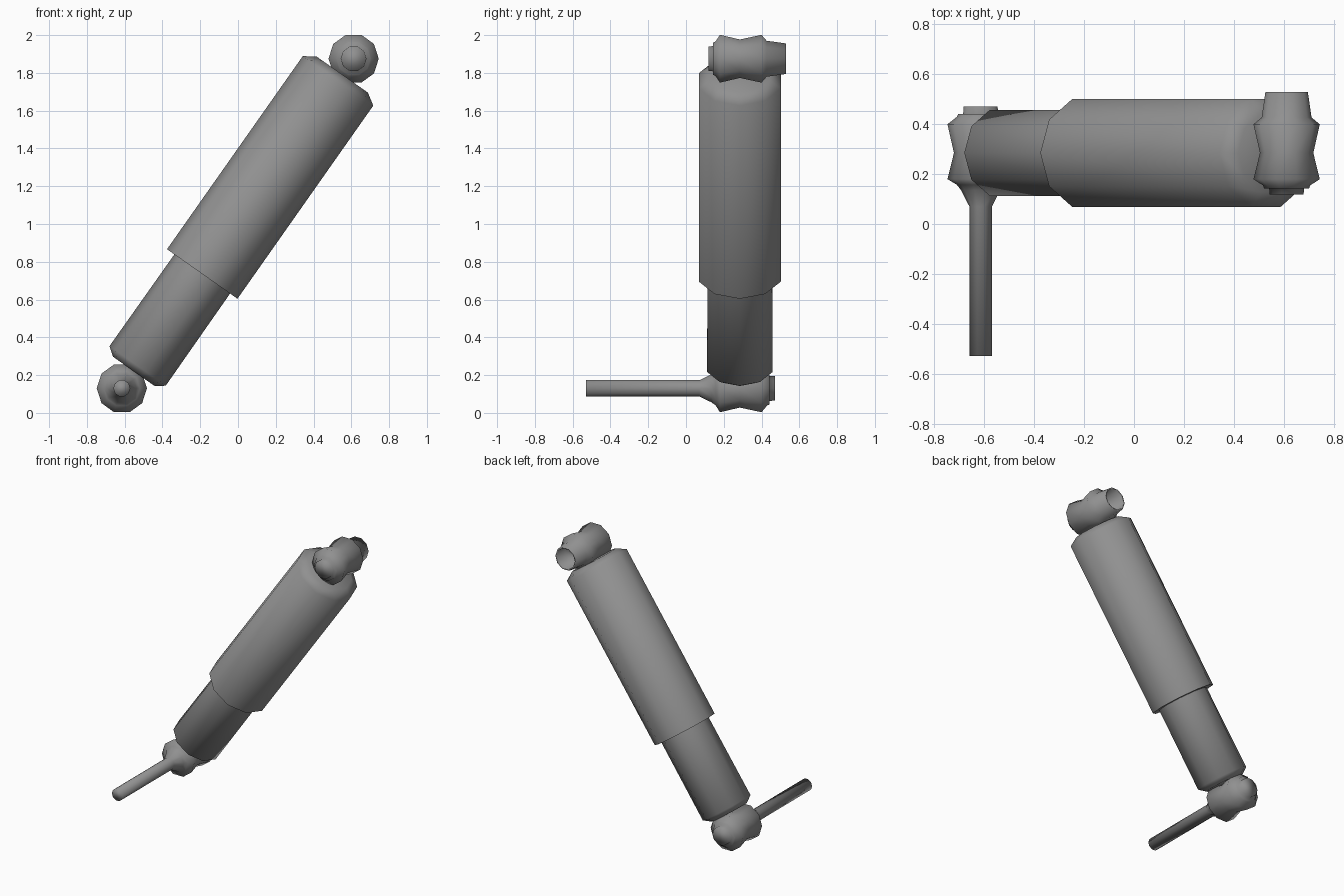
import bpy, bmesh
from math import cos, sin, pi, radians
from mathutils import Vector

if "Cube" in bpy.data.objects:
    bpy.data.objects.remove(bpy.data.objects["Cube"])

SIDES = 10
Y = 0.285
LOW = Vector((-0.615, Y, 0.13))    # lower eye centre
TOP = Vector((0.612, Y, 1.875))    # upper eye centre

# Dark grey paint
paint = bpy.data.materials.new("dark_grey")
paint.diffuse_color = (0.28, 0.28, 0.28, 1)
paint.use_nodes = True
paint.node_tree.nodes["Principled BSDF"].inputs["Base Color"].default_value = paint.diffuse_color


def lathe(name, origin, axis, side, profile, smooth):
    """Revolve (distance, radius) pairs round an axis; close both ends."""
    axis, side = axis.normalized(), side.normalized()
    other = axis.cross(side)
    bm = bmesh.new()
    rings = []
    for t, r in profile:
        rings.append([bm.verts.new(origin + axis * t + r * (
            side * cos(2 * pi * i / SIDES) + other * sin(2 * pi * i / SIDES)))
            for i in range(SIDES)])
    for a, b in zip(rings, rings[1:]):
        for i in range(SIDES):
            j = (i + 1) % SIDES
            bm.faces.new((a[i], a[j], b[j], b[i]))
    bm.faces.new(rings[0][::-1])
    bm.faces.new(rings[-1])
    bmesh.ops.recalc_face_normals(bm, faces=bm.faces)
    mesh = bpy.data.meshes.new(name)
    bm.to_mesh(mesh)
    bm.free()
    mesh.materials.append(paint)
    obj = bpy.data.objects.new(name, mesh)
    bpy.context.collection.objects.link(obj)
    bpy.ops.object.select_all(action='DESELECT')
    obj.select_set(True)
    bpy.context.view_layer.objects.active = obj
    bpy.ops.object.shade_smooth_by_angle(angle=radians(smooth))
    return obj


# Telescoping tubes along the slanted axis
slant = TOP - LOW
across = Vector((slant.z, 0, -slant.x))
lathe("lower_tube", LOW, slant, across,
      [(0.11, 0.135), (0.145, 0.182), (0.80, 0.18)], 75)
lathe("upper_tube", LOW, slant, across,
      [(0.74, 0.228), (1.99, 0.228), (2.03, 0.165)], 75)

# Mounting eyes, sharing a waisted bushing profile (offsets from Y)
waist = [(-0.105, 0.133), (0.0, 0.107), (0.115, 0.133)]
end_cap = [(0.145, 0.095), (0.157, 0.09), (0.157, 0.07), (0.187, 0.068)]
back, right = Vector((0, 1, 0)), Vector((1, 0, 0))

# Lower eye: cap at the back, long pin to the front
pin = [(-0.815, 0.045), (-0.215, 0.045), (-0.15, 0.078), (-0.128, 0.095)]
lathe("lower_eye_and_pin", LOW, back, right, pin + waist + end_cap, 95)

# Upper eye: cap at the front, hollow sleeve at the back
front_cap = [(-0.167, 0.068), (-0.142, 0.07), (-0.142, 0.09), (-0.13, 0.095)]
sleeve = [(0.142, 0.1), (0.245, 0.085), (0.245, 0.075), (0.145, 0.075)]
lathe("upper_eye_and_sleeve", TOP, back, right, front_cap + waist + sleeve, 95)
